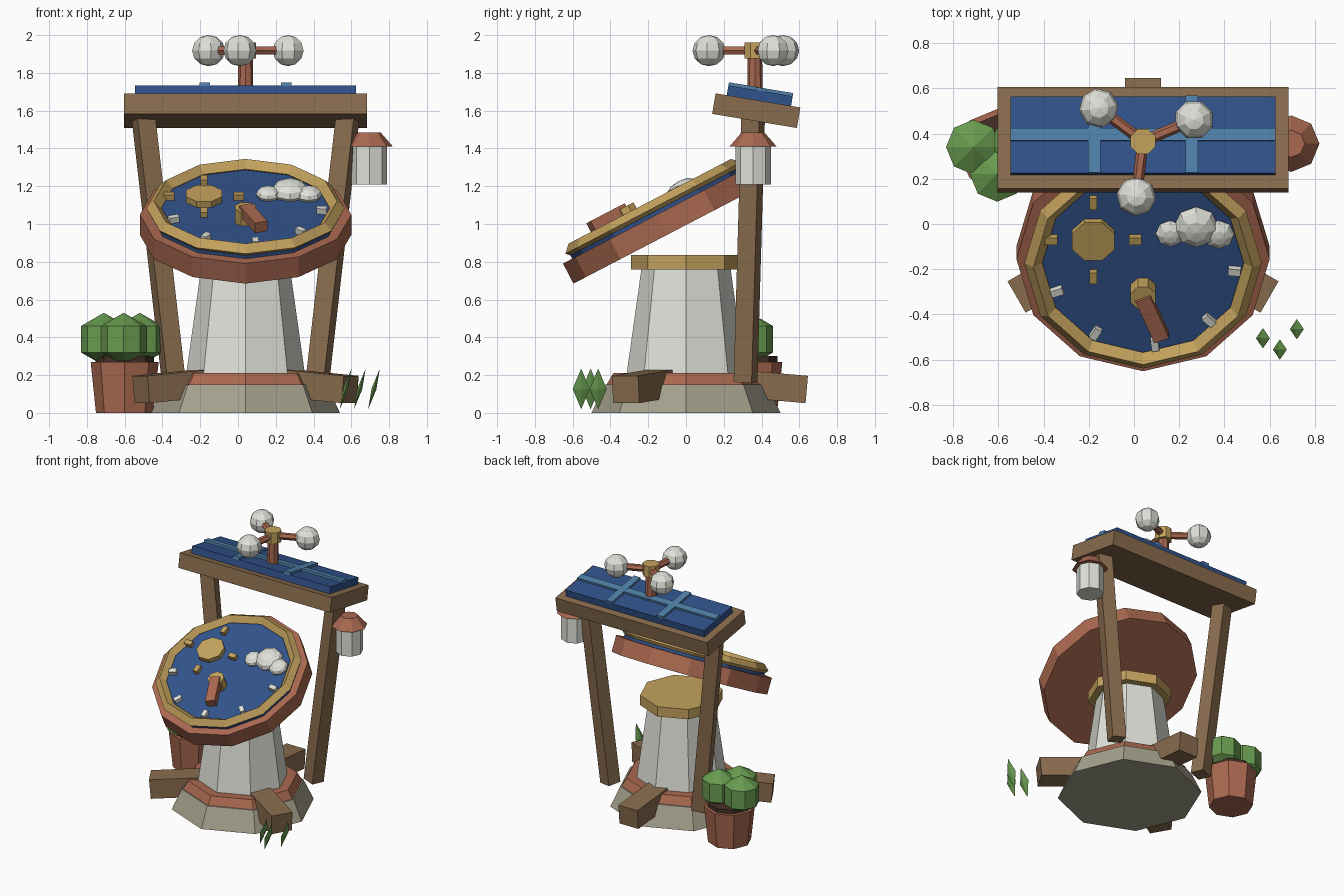
import bpy, bmesh
from math import radians, cos, sin, pi
from mathutils import Matrix, Vector

if "Cube" in bpy.data.objects:
    bpy.data.objects.remove(bpy.data.objects["Cube"])

COL = dict(stone=(.38, .36, .27), clay=(.40, .14, .08), white=(.74, .75, .69),
           gold=(.55, .36, .11), wood=(.25, .15, .075), blue=(.03, .085, .26),
           sky=(.08, .22, .40), leaf=(.14, .33, .08), soil=(.06, .03, .02))
MATS = {}
for key, c in COL.items():
    MATS[key] = bpy.data.materials.new(key)
    MATS[key].diffuse_color = (*c, 1)

T = Matrix.Translation


def rot(deg, axis):
    return Matrix.Rotation(radians(deg), 4, axis)


def finish(name, bm, mat, mx):
    bm.transform(mx)
    bmesh.ops.recalc_face_normals(bm, faces=bm.faces)
    me = bpy.data.meshes.new(name)
    bm.to_mesh(me)
    bm.free()
    me.materials.append(MATS[mat])
    ob = bpy.data.objects.new(name, me)
    bpy.context.collection.objects.link(ob)
    return ob


def prism(name, mat, r1, r2, z0, z1, mx, n=8):
    bm = bmesh.new()
    bmesh.ops.create_cone(bm, cap_ends=True, segments=n, radius1=r1, radius2=r2, depth=z1 - z0)
    return finish(name, bm, mat, mx @ T((0, 0, (z0 + z1) / 2)))


def box(name, mat, size, mx):
    bm = bmesh.new()
    bmesh.ops.create_cube(bm, size=1)
    return finish(name, bm, mat, mx @ Matrix.Diagonal((*size, 1)))


def ball(name, mat, r, mx, seg=8, rings=6):
    bm = bmesh.new()
    bmesh.ops.create_uvsphere(bm, u_segments=seg, v_segments=rings, radius=r)
    return finish(name, bm, mat, mx)


CX = .04
C = T((CX, 0, 0))

# Pedestal
prism("stone_base", "stone", .50, .43, 0, .15, C)
prism("base_ring", "clay", .42, .385, .15, .21, C)
prism("column", "white", .315, .235, .20, .77, C)
prism("column_cap", "gold", .29, .29, .76, .835, C)

# Three radial timber feet
for i, a in enumerate((90, 210, 330)):
    box(f"foot_{i}", "wood", (.37, .16, .145),
        C @ rot(a, 'Z') @ T((.455, 0, .14)) @ rot(5, 'Y'))

# Tilted dial
D = T((CX, -.099, .943)) @ rot(27.5, 'X')
prism("dial_body", "clay", .56, .56, 0, .12, D, 12)
prism("dial_face", "blue", .505, .505, .11, .15, D, 12)
bpy.ops.mesh.primitive_torus_add(major_segments=12, minor_segments=4,
                                 major_radius=.485, minor_radius=.04)
rim = bpy.context.object
rim.name = "dial_rim"
rim.matrix_world = D @ T((0, 0, .16))
rim.data.materials.append(MATS["gold"])

# Sun with four rays
S = D @ T((-.22, .12, 0))
prism("sun", "gold", .102, .102, .14, .185, S @ rot(22.5, 'Z'))
for i in range(4):
    box(f"sun_ray_{i}", "gold", (.055, .035, .035), S @ rot(90 * i, 'Z') @ T((.185, 0, .165)))

# Cloud
for i, (u, v, r) in enumerate(((.12, .15, .065), (.235, .183, .10), (.335, .145, .07))):
    ball(f"cloud_{i}", "white", r, D @ T((u, v, .165)) @ Matrix.Diagonal((1, 1, .6, 1)))

# Scale ticks
for i in range(5):
    box(f"tick_{i}", "white", (.055, .033, .035),
        D @ rot(-160 + 38.7 * i, 'Z') @ T((.405, 0, .165)))

# Pointer
P = D @ T((0, -.135, 0))
prism("pointer_hub", "gold", .06, .06, .14, .235, P @ rot(22.5, 'Z'))
box("pointer", "clay", (.22, .07, .06), P @ rot(-68, 'Z') @ T((.11, 0, .222)))

# Splayed posts
for side, label in ((-1, "left"), (1, "right")):
    a = Vector((CX + side * .38, .315, .165))
    b = Vector((CX + side * .54, .355, 1.56))
    q = Vector((0, 0, 1)).rotation_difference(b - a).to_matrix().to_4x4()
    box(f"{label}_post", "wood", (.10, .10, (b - a).length),
        T((a + b) / 2) @ q @ rot(-18 * side, 'Z'))

# Sloping roof and solar panel
R = T((CX, .372, 1.60)) @ rot(-9.5, 'X')
box("roof_board", "wood", (1.285, .455, .11), R)
box("solar_panel", "blue", (1.17, .345, .055), R @ T((0, .005, .08)))
box("panel_bar_long", "sky", (1.17, .055, .02), R @ T((0, .005, .113)))
for side in (-1, 1):
    box(f"panel_bar_{side}", "sky", (.055, .345, .02), R @ T((side * .215, .005, .114)))

# Wind gauge
W = T((CX, .365, 0))
prism("gauge_pole", "clay", .042, .038, 1.62, 1.89, W)
prism("gauge_hub", "gold", .06, .06, 1.875, 1.96, W @ rot(22.5, 'Z'))
for i in range(3):
    A = W @ rot(23 + 120 * i, 'Z') @ T((0, 0, 1.918))
    prism(f"gauge_arm_{i}", "clay", .025, .025, 0, .22, A @ rot(90, 'Y'), 6)
    ball(f"gauge_cup_{i}", "white", .088, A @ T((.245, 0, 0)) @ Matrix.Diagonal((1, 1, .94, 1)))

# Hanging lantern
L = T((.695, .355, 0))
prism("lantern_body", "white", .094, .094, 1.21, 1.42, L)
prism("lantern_roof", "clay", .125, .06, 1.41, 1.485, L)

# Potted bush
B = T((-.60, .33, 0))
prism("pot", "clay", .152, .18, 0, .27, B)
prism("pot_soil", "soil", .155, .155, .26, .30, B)
for i, (x, y) in enumerate(((-.71, .34), (-.605, .22), (-.52, .34))):
    ball(f"bush_{i}", "leaf", .14, T((x, y, .39)), 8, 3)

# Grass blades
for i, (x, y) in enumerate(((.57, -.505), (.645, -.555), (.72, -.465))):
    bm = bmesh.new()
    for p in ((.013, 0, 0), (0, .045, 0), (0, 0, .112)):
        bm.verts.new(p)
        bm.verts.new(-Vector(p))
    bmesh.ops.convex_hull(bm, input=bm.verts)
    finish(f"grass_{i}", bm, "leaf", T((x, y, .127)) @ rot(16, 'Y'))

for m in bpy.data.materials:
    if m.users and not m.is_grease_pencil:
        m.use_nodes = True
        m.node_tree.nodes["Principled BSDF"].inputs["Base Color"].default_value = m.diffuse_color
